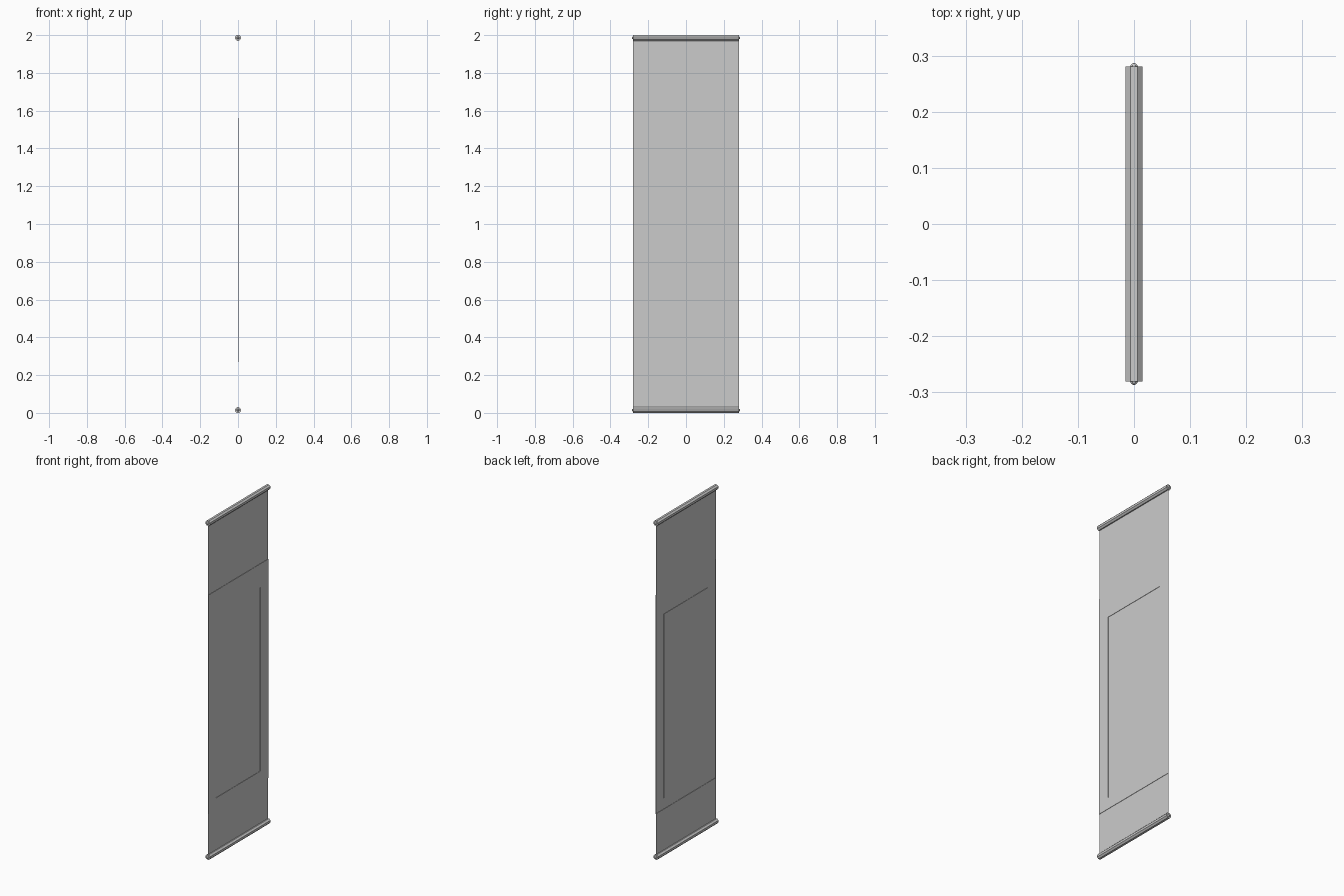
import bpy, bmesh, math
from mathutils import Matrix

if "Cube" in bpy.data.objects:
    bpy.data.objects.remove(bpy.data.objects["Cube"])

HALF_W = 0.28          # half width of the hanging
Z_BOT, Z_TOP = 0.015, 1.985
RELIEF = 0.002         # height of the raised border


def make_object(name, bm):
    mesh = bpy.data.meshes.new(name)
    bm.to_mesh(mesh)
    bm.free()
    obj = bpy.data.objects.new(name, mesh)
    bpy.context.collection.objects.link(obj)
    return obj


def rect(bm, x, half, z0, z1):
    return [bm.verts.new((x, y, z)) for y, z in
            ((-half, z0), (half, z0), (half, z1), (-half, z1))]


# Hanging sheet: a single surface, embossed border with a sunken picture field
bm = bmesh.new()
outer, inner = (HALF_W, 0.27, 1.56), (0.207, 0.337, 1.42)
loops = [rect(bm, 0, *outer), rect(bm, RELIEF, *outer),
         rect(bm, RELIEF, *inner), rect(bm, 0, *inner)]
for a, b in zip(loops, loops[1:]):
    for i in range(4):
        j = (i + 1) % 4
        bm.faces.new((a[i], a[j], b[j], b[i]))
bm.faces.new(loops[-1])

# Plain ends above and below the border
base = loops[0]
low = [bm.verts.new((0, y, Z_BOT)) for y in (-HALF_W, HALF_W)]
high = [bm.verts.new((0, y, Z_TOP)) for y in (-HALF_W, HALF_W)]
bm.faces.new((low[0], low[1], base[1], base[0]))
bm.faces.new((base[3], base[2], high[1], high[0]))
make_object("scroll_sheet", bm)


# Octagonal rods with small end knobs
def rod(name, z):
    bm = bmesh.new()
    turn = Matrix.Rotation(math.pi / 2, 4, 'X') @ Matrix.Rotation(math.pi / 8, 4, 'Z')
    r = 0.015 / math.cos(math.pi / 8)
    bmesh.ops.create_cone(bm, cap_ends=True, segments=8, radius1=r, radius2=r,
                          depth=0.562, matrix=turn)
    for side in (-1, 1):
        bmesh.ops.create_uvsphere(
            bm, u_segments=8, v_segments=6, radius=0.008,
            matrix=Matrix.Translation((0, side * 0.279, 0)) @ turn)
    obj = make_object(name, bm)
    obj.location.z = z


rod("top_rod", Z_TOP)
rod("bottom_rod", Z_BOT)
